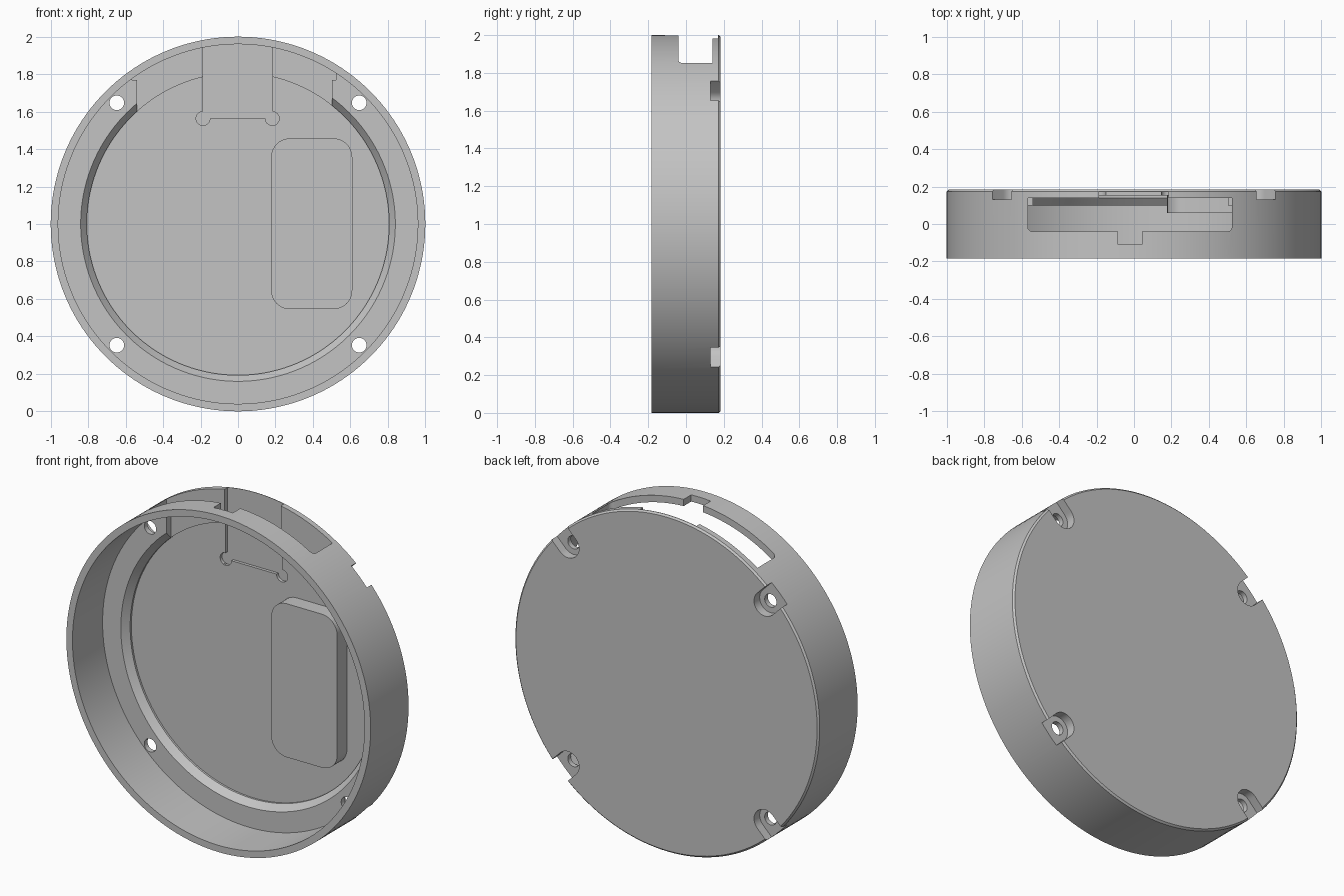
import bpy, bmesh, math
from mathutils import Matrix, Vector

cube = bpy.data.objects.get("Cube")
if cube:
    bpy.data.objects.remove(cube)

grey = bpy.data.materials.new("light grey")
grey.use_nodes = True
colour = (0.55, 0.55, 0.55, 1)
grey.diffuse_color = colour
grey.node_tree.nodes["Principled BSDF"].inputs["Base Color"].default_value = colour

BACK, FLOOR, LEDGE = 0.183, 0.152, 0.10


def add_object(name, bm):
    bmesh.ops.remove_doubles(bm, verts=bm.verts, dist=1e-5)
    bmesh.ops.recalc_face_normals(bm, faces=bm.faces)
    mesh = bpy.data.meshes.new(name)
    bm.to_mesh(mesh)
    bm.free()
    mesh.materials.append(grey)
    obj = bpy.data.objects.new(name, mesh)
    bpy.context.collection.objects.link(obj)
    return obj


def prism(name, outline, y0, y1, centre=(0, 0), angle=0):
    """Extrude an x-z outline from y0 to y1, turned about y, then moved."""
    bm = bmesh.new()
    face = bm.faces.new([bm.verts.new((x, y0, z)) for x, z in outline])
    ext = bmesh.ops.extrude_face_region(bm, geom=[face])
    moved = [v for v in ext["geom"] if isinstance(v, bmesh.types.BMVert)]
    bmesh.ops.translate(bm, verts=moved, vec=(0, y1 - y0, 0))
    place = Matrix.Translation((centre[0], 0, centre[1])) @ Matrix.Rotation(-angle, 4, "Y")
    bm.transform(place)
    return add_object(name, bm)


def arc(cx, cz, r, start, end, n=8):
    steps = [math.radians(start + (end - start) * i / n) for i in range(n + 1)]
    return [(cx + r * math.cos(a), cz + r * math.sin(a)) for a in steps]


def circle(r):
    return arc(0, 0, r, 0, 360, 32)[:-1]


def box(x0, x1, z0, z1):
    return [(x0, z0), (x1, z0), (x1, z1), (x0, z1)]


def rounded(x0, x1, z0, z1, r):
    return (arc(x1 - r, z1 - r, r, 0, 90) + arc(x0 + r, z1 - r, r, 90, 180)
            + arc(x0 + r, z0 + r, r, 180, 270) + arc(x1 - r, z0 + r, r, 270, 360))


# Round shell, turned from a half profile of (radius, y)
profile = [(0, BACK), (0.99, BACK), (1, BACK - 0.01), (1, -BACK), (0.96, -BACK),
           (0.96, LEDGE), (0.84, LEDGE), (0.807, 0.14), (0.807, FLOOR), (0, FLOOR)]
bm = bmesh.new()
verts = [bm.verts.new((r, y, 1)) for r, y in profile]
edges = [bm.edges.new(pair) for pair in zip(verts, verts[1:])]
bmesh.ops.spin(bm, geom=verts + edges, cent=(0, 0, 1), axis=(0, 1, 0),
               angle=math.tau, steps=160, use_merge=True)
shell = add_object("case_shell", bm)

cutters = []

# Slot through the top wall, with a small notch towards the front
slot_outline = ([(0.523, 0.14), (-0.567, 0.14)]
                + arc(-0.542, 0.01, 0.025, 180, 270) + arc(0.498, 0.01, 0.025, 270, 360))
slot_outline = [(x, y - 0.025 if y < 0.1 else y) for x, y in slot_outline]
slot = prism("slot_cutter", slot_outline, 0, 1)
slot.data.transform(Matrix(((1, 0, 0, 0), (0, 0, 1, 0), (0, 0.4, 0, 1.77), (0, 0, 0, 1))))
slot.data.flip_normals()
cutters.append(slot)
cutters.append(prism("notch_cutter", box(-0.085, 0.043, 1.8, 2.1), -0.11, 0.05))

# Gap in the ledge below the slot
cutters.append(prism("ledge_cutter", box(-0.54, 0.503, 1.5, 1.9), 0.0, 0.14))

# Shallow tab recess with round corner reliefs
cutters.append(prism("recess_cutter", box(-0.187, 0.183, 1.563, 2.1), 0.11, 0.17))
for x in (-0.187, 0.183):
    cutters.append(prism("relief_cutter", circle(0.037), 0.11, 0.17, (x, 1.563)))

# Four screw holes with open-ended counterbores at the back
for turn in (45, 135, 225, 315):
    a = math.radians(turn)
    centre = (0.915 * math.cos(a), 1 + 0.915 * math.sin(a))
    cutters.append(prism("screw_hole_cutter", circle(0.039), 0, 0.3, centre))
    u_shape = arc(0, 0, 0.072, 90, 270, 16) + [(0.2, -0.072), (0.2, 0.072)]
    cutters.append(prism("counterbore_cutter", u_shape, 0.13, 0.3, centre, a))

# Cut the shell, then drop the helpers
bpy.context.view_layer.objects.active = shell
for cutter in cutters:
    mod = shell.modifiers.new("cut", "BOOLEAN")
    mod.operation = "DIFFERENCE"
    mod.solver = "EXACT"
    mod.object = cutter
    bpy.ops.object.modifier_apply(modifier=mod.name)
for cutter in cutters:
    bpy.data.objects.remove(cutter)

# Raised pad on the inside floor
pad = prism("raised_pad", rounded(0.177, 0.61, 0.545, 1.457, 0.1), 0.06, FLOOR + 0.005)

bpy.ops.object.select_all(action="DESELECT")
for obj in (shell, pad):
    obj.select_set(True)
bpy.context.view_layer.objects.active = shell
bpy.ops.object.shade_smooth_by_angle(angle=math.radians(25))
